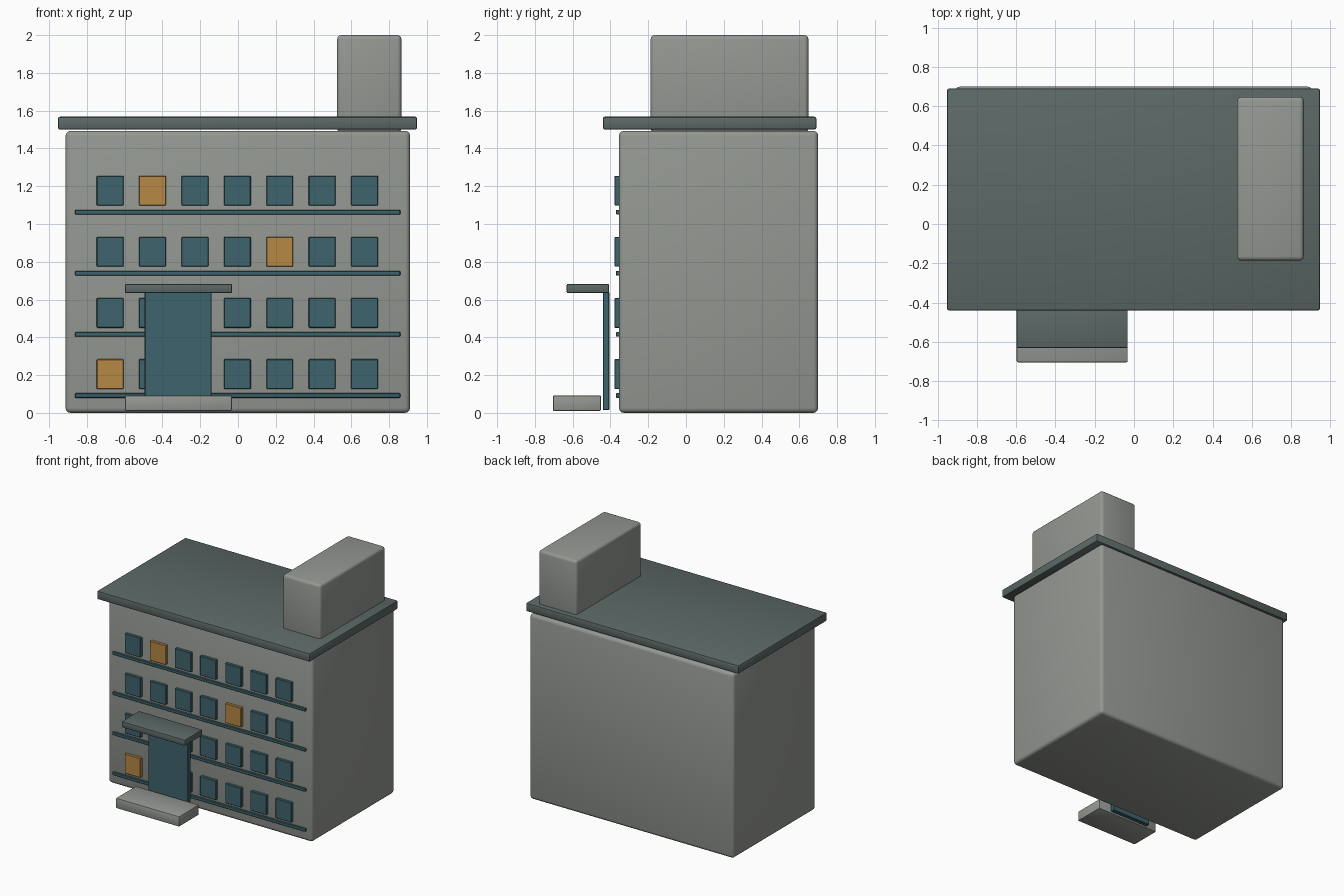
import bpy
import bmesh

if "Cube" in bpy.data.objects:
    bpy.data.objects.remove(bpy.data.objects["Cube"])


def material(name, srgb):
    """Flat colour from 0-255 display values."""
    m = bpy.data.materials.new(name)
    lin = [((c / 255 + 0.055) / 1.055) ** 2.4 for c in srgb]
    m.diffuse_color = (*lin, 1)
    m.use_nodes = True
    m.node_tree.nodes["Principled BSDF"].inputs["Base Color"].default_value = m.diffuse_color
    return m


CONCRETE = material("concrete_grey", (148, 152, 146))
SLATE = material("slate_grey", (92, 105, 103))
GLASS = material("teal_glass", (63, 100, 108))
LIT = material("amber_glass", (183, 136, 69))


def box(name, x, y, z, mat, bevel=0.0, segments=2):
    """Box spanning the (min, max) ranges, with rounded edges."""
    bm = bmesh.new()
    bmesh.ops.create_cube(bm, size=1)
    for v in bm.verts:
        v.co = [r[0] if c < 0 else r[1] for c, r in zip(v.co, (x, y, z))]
    if bevel:
        bmesh.ops.bevel(bm, geom=bm.edges[:], offset=bevel, segments=segments,
                        profile=0.5, affect='EDGES', clamp_overlap=True)
    mesh = bpy.data.meshes.new(name)
    bm.to_mesh(mesh)
    bm.free()
    mesh.materials.append(mat)
    ob = bpy.data.objects.new(name, mesh)
    bpy.context.collection.objects.link(ob)
    return ob


# Main block, overhanging roof slab and rooftop stair tower
box("building_body", (-0.913, 0.911), (-0.355, 0.70), (0.0, 1.493), CONCRETE, 0.026, 3)
box("roof_slab", (-0.953, 0.948), (-0.44, 0.69), (1.50, 1.568), SLATE, 0.010)
box("roof_tower", (0.525, 0.865), (-0.187, 0.648), (1.485, 2.0), CONCRETE, 0.022, 3)

# Four storeys: a ledge under seven windows, a few of them lit
LIT_WINDOWS = {(0, 0), (2, 4), (3, 1)}
for floor in range(4):
    base = 0.127 + 0.3237 * floor
    box(f"ledge_{floor}", (-0.863, 0.859), (-0.371, -0.35),
        (base - 0.047, base - 0.023), GLASS, 0.003, 1)
    for col in range(7):
        cx = -0.677 + 0.2245 * col
        mat = LIT if (floor, col) in LIT_WINDOWS else GLASS
        box(f"window_{floor}_{col}", (cx - 0.071, cx + 0.071), (-0.378, -0.345),
            (base, base + 0.157), mat, 0.003, 1)

# Entrance: tall door panel, canopy and front step
box("entrance_door", (-0.494, -0.139), (-0.44, -0.406), (0.015, 0.64), GLASS, 0.003, 1)
box("entrance_canopy", (-0.598, -0.032), (-0.632, -0.407), (0.634, 0.683), SLATE, 0.007)
box("entrance_step", (-0.598, -0.032), (-0.705, -0.45), (0.01, 0.093), CONCRETE, 0.008)

# Smooth the rounded edges, keep real corners sharp
for ob in bpy.context.scene.objects:
    ob.select_set(True)
    bpy.context.view_layer.objects.active = ob
bpy.ops.object.shade_smooth_by_angle(angle=0.6)
